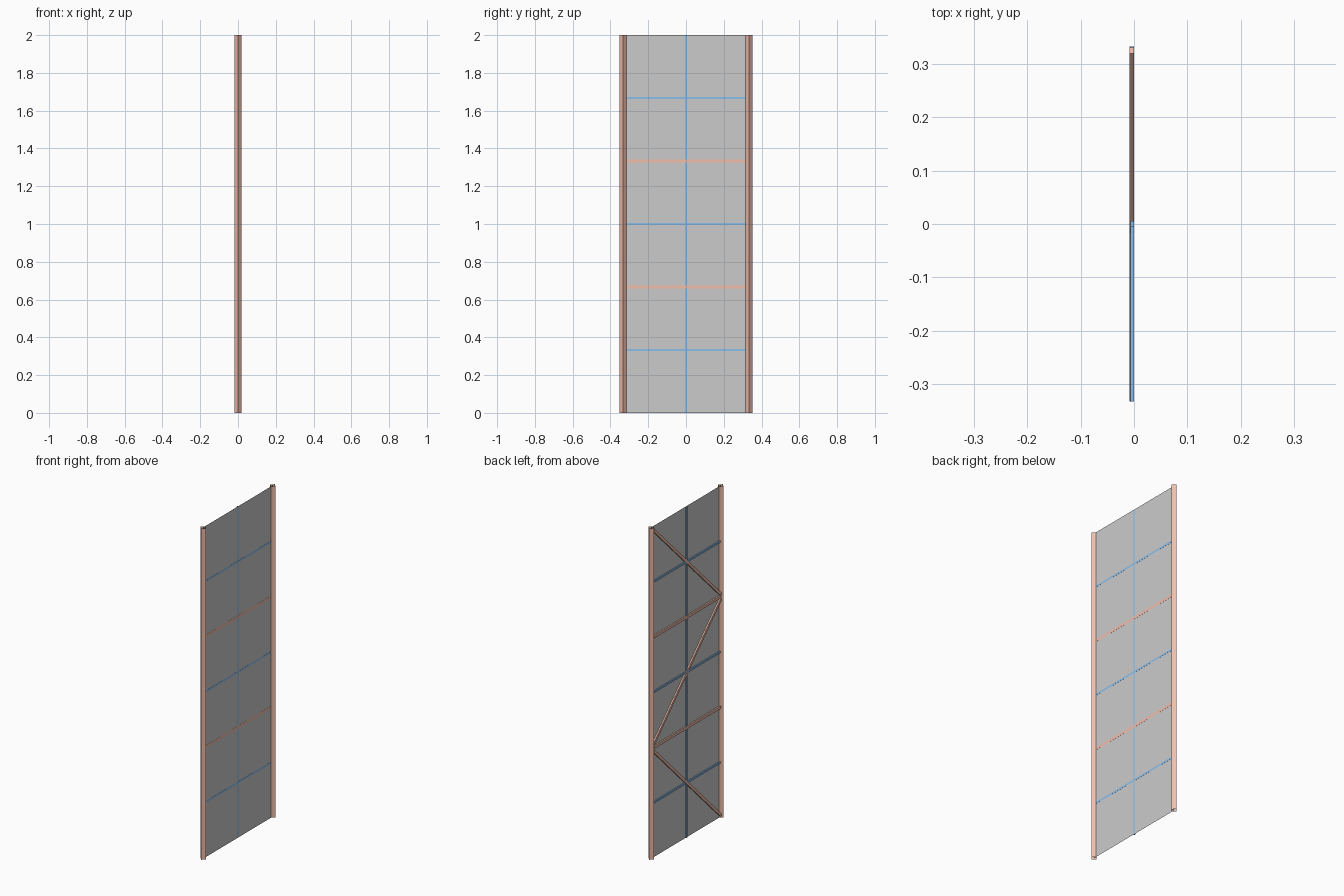
import bpy, bmesh, math
from mathutils import Matrix

if "Cube" in bpy.data.objects:
    bpy.data.objects.remove(bpy.data.objects["Cube"])

HALF_W, HEIGHT = 0.333, 2.0


def material(name, color):
    m = bpy.data.materials.new(name)
    m.diffuse_color = color
    m.use_nodes = True
    m.node_tree.nodes["Principled BSDF"].inputs["Base Color"].default_value = m.diffuse_color
    return m


terracotta = material("terracotta", (0.88, 0.51, 0.41, 1))
blue = material("blue", (0.25, 0.52, 0.85, 1))


def add_object(name, bm, mat=None):
    me = bpy.data.meshes.new(name)
    bm.to_mesh(me)
    bm.free()
    ob = bpy.data.objects.new(name, me)
    bpy.context.collection.objects.link(ob)
    if mat:
        me.materials.append(mat)
    return ob


def bar(name, a, b, width, depth, mat, front=0.0):
    """Flat bar lying behind the panel, from (y, z) point a to point b."""
    dy, dz = b[0] - a[0], b[1] - a[1]
    bm = bmesh.new()
    bmesh.ops.create_cube(bm, size=1)
    bm.transform(
        Matrix.Translation((front - depth / 2, (a[0] + b[0]) / 2, (a[1] + b[1]) / 2))
        @ Matrix.Rotation(math.atan2(dz, dy), 4, 'X')
        @ Matrix.Diagonal((depth, math.hypot(dy, dz), width, 1)))
    return add_object(name, bm, mat)


# thin sheet panel
bm = bmesh.new()
bm.faces.new([bm.verts.new((0, y, z)) for y, z in
              ((-HALF_W, 0), (HALF_W, 0), (HALF_W, HEIGHT), (-HALF_W, HEIGHT))])
add_object("panel", bm)

# open four-sided posts, corners facing the axes
for side, label in ((-1, "front"), (1, "back")):
    bm = bmesh.new()
    bmesh.ops.create_cone(bm, cap_ends=False, segments=4,
                          radius1=0.018, radius2=0.018, depth=HEIGHT)
    bm.transform(Matrix.Translation((0, side * HALF_W, HEIGHT / 2)))
    add_object(label + "_post", bm, terracotta)

# cross rails at the thirds
for i in (1, 2):
    z = HEIGHT * i / 3
    bar("cross_rail", (-HALF_W, z), (HALF_W, z), 0.016, 0.0085, terracotta, 0.0004)

# zigzag braces, one per bay
for i in range(3):
    s = -1 if i % 2 == 0 else 1
    z0, z1 = HEIGHT * i / 3 + 0.012, HEIGHT * (i + 1) / 3 - 0.012
    y = HALF_W - 0.007
    bar("diagonal_brace", (s * y, z0), (-s * y, z1), 0.016, 0.0085, terracotta, -0.0004)

# slim blue battens: three across, one full height
for i in (1, 3, 5):
    z = HEIGHT * i / 6
    bar("cross_batten", (-HALF_W, z), (HALF_W, z), 0.011, 0.0065, blue, 0.0004)
bar("centre_batten", (0, 0), (0, HEIGHT), 0.011, 0.0065, blue, 0.0003)
